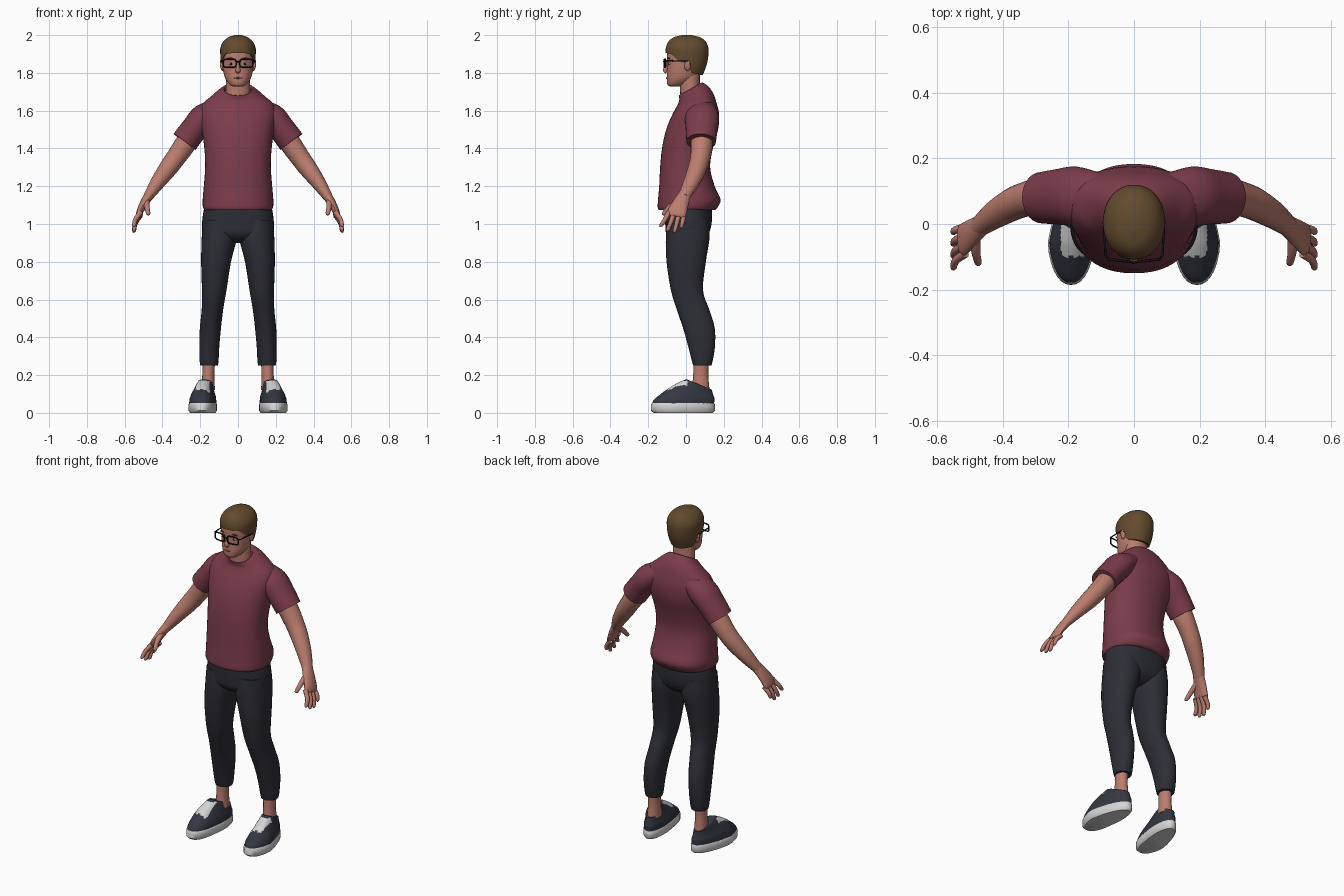
import bpy, bmesh, math
from mathutils import Vector, Matrix

if "Cube" in bpy.data.objects:
    bpy.data.objects.remove(bpy.data.objects["Cube"])

COLOURS = {
    "skin": (0.50, 0.205, 0.155), "shirt_red": (0.20, 0.045, 0.07),
    "trouser_grey": (0.026, 0.027, 0.036), "hair_brown": (0.125, 0.07, 0.028),
    "shoe_slate": (0.034, 0.038, 0.054), "sole_white": (0.66, 0.66, 0.66),
    "frame_black": (0.008, 0.008, 0.01), "lip_pink": (0.33, 0.11, 0.095),
}
MATS = {}
for key, rgb in COLOURS.items():
    MATS[key] = bpy.data.materials.new(key)
    MATS[key].diffuse_color = (*rgb, 1)


def finish(name, bm, mats, mirror=False, rule=None):
    """Turn a bmesh into a smooth object with sharp creases kept."""
    bmesh.ops.recalc_face_normals(bm, faces=bm.faces)
    bm.normal_update()
    for f in bm.faces:
        f.smooth = True
        if rule and rule(f):
            f.material_index = 1
    for e in bm.edges:
        e.smooth = e.calc_face_angle(0) < 0.8
    me = bpy.data.meshes.new(name)
    bm.to_mesh(me)
    bm.free()
    for m in mats.split():
        me.materials.append(MATS[m])
    ob = bpy.data.objects.new(name, me)
    bpy.context.collection.objects.link(ob)
    if mirror:
        mod = ob.modifiers.new("mirror", "MIRROR")
        mod.use_mirror_merge = False
    return ob


def skin_rings(name, rings, mats, **kw):
    """Bridge rings of points and cap both ends."""
    bm = bmesh.new()
    vs = [[bm.verts.new(p) for p in r] for r in rings]
    n = len(vs[0])
    for a, b in zip(vs, vs[1:]):
        for i in range(n):
            bm.faces.new((a[i], a[(i + 1) % n], b[(i + 1) % n], b[i]))
    bm.faces.new(vs[0])
    bm.faces.new(vs[-1])
    return finish(name, bm, mats, **kw)


def refine(secs, sub):
    """Catmull-Rom interpolation of section tuples."""
    out = []
    for i in range(len(secs) - 1):
        p = [secs[max(0, min(len(secs) - 1, i + k))] for k in (-1, 0, 1, 2)]
        for s in range(sub):
            t = s / sub
            out.append(tuple(
                b + 0.5 * t * (c - a + t * (2*a - 5*b + 4*c - d + t * (3*(b - c) + d - a)))
                for a, b, c, d in zip(*p)))
    return out + [secs[-1]]


def ring(x, front, back, z, rx, tilt, n=32, p=2.0):
    pts = []
    cy, ry = (front + back) / 2, (back - front) / 2
    for i in range(n):
        a = 2 * math.pi * i / n
        c, s = math.cos(a), math.sin(a)
        y = math.copysign(abs(s) ** (2 / p), s) * ry
        pts.append(Vector((x + math.copysign(abs(c) ** (2 / p), c) * rx, cy + y, z + tilt * y)))
    return pts


def loft(name, secs, mats, sub=4, p=2.0, n=32, warp=None, **kw):
    """Stack of level rings: (x, front y, back y, z, half width, tilt)."""
    rings = [ring(*s, n=n, p=p) for s in refine(secs, sub)]
    if warp:
        rings = [[warp(v) for v in r] for r in rings]
    return skin_rings(name, rings, mats, **kw)


def tube(name, secs, mats, sub=4, n=16, **kw):
    """Limb along a path: (x, y, z, radius across, radius along y)."""
    secs = refine(secs, sub)
    rings = []
    for i, s in enumerate(secs):
        t = Vector(secs[min(i + 1, len(secs) - 1)][:3]) - Vector(secs[max(i - 1, 0)][:3])
        t.normalize()
        b = (Vector((0, 1, 0)) - t * t.y).normalized()
        a = b.cross(t)
        rings.append([Vector(s[:3]) + a * s[3] * math.cos(w) + b * s[4] * math.sin(w)
                      for w in (2 * math.pi * k / n for k in range(n))])
    return skin_rings(name, rings, mats, **kw)


def ellipsoid(name, loc, size, mats, rot=0, mirror=False):
    bm = bmesh.new()
    m = Matrix.Translation(loc) @ Matrix.Rotation(rot, 4, "Y") @ Matrix.Diagonal((*size, 1))
    bmesh.ops.create_uvsphere(bm, u_segments=16, v_segments=10, radius=1, matrix=m)
    finish(name, bm, mats, mirror)


def wire(name, pts, radius, cyclic=False, mirror=False):
    cu = bpy.data.curves.new(name, "CURVE")
    cu.dimensions = "3D"
    cu.bevel_depth, cu.bevel_resolution = radius, 2
    sp = cu.splines.new("POLY")
    sp.points.add(len(pts) - 1)
    for q, co in zip(sp.points, pts):
        q.co = (*co, 1)
    sp.use_cyclic_u = cyclic
    tmp = bpy.data.objects.new(name, cu)
    bpy.context.collection.objects.link(tmp)
    bm = bmesh.new()
    bm.from_mesh(tmp.to_mesh())
    tmp.to_mesh_clear()
    bpy.data.objects.remove(tmp)
    finish(name, bm, "frame_black", mirror)


# Shirt: body with tilted neckline, plus sleeves
loft("shirt_body", [
    (0, -.145, .155, 1.075, .178, 0), (0, -.15, .168, 1.09, .186, 0),
    (0, -.148, .183, 1.13, .187, 0), (0, -.142, .152, 1.2, .181, 0),
    (0, -.137, .128, 1.3, .174, 0), (0, -.127, .142, 1.4, .178, 0),
    (0, -.105, .17, 1.5, .192, 0), (0, -.072, .175, 1.58, .203, 0),
    (0, -.045, .162, 1.635, .188, .05), (0, -.036, .145, 1.672, .145, .2),
    (0, -.036, .118, 1.698, .11, .4), (0, -.038, .086, 1.715, .078, .55),
    (0, -.03, .076, 1.707, .07, .55)], "shirt_red", p=2.25, n=48)
tube("sleeve", [
    (.10, .085, 1.615, .05, .07), (.175, .085, 1.565, .075, .09),
    (.23, .083, 1.505, .071, .085), (.283, .08, 1.435, .072, .078)],
    "shirt_red", n=28, mirror=True)

# Trousers
loft("trouser_hips", [
    (0, -.11, .135, 1.1, .175, 0), (0, -.112, .138, 1.06, .184, 0),
    (0, -.11, .135, 1.0, .19, 0), (0, -.105, .12, .95, .18, 0),
    (0, -.075, .085, .915, .10, 0), (0, -.03, .04, .9, .04, 0)], "trouser_grey", p=2.3)
loft("trouser_leg", [
    (.1, -.1, .12, 1.02, .085, 0), (.099, -.107, .125, .93, .093, 0),
    (.116, -.103, .105, .8, .079, 0), (.126, -.08, .09, .65, .065, 0),
    (.135, -.05, .122, .55, .057, 0), (.146, -.016, .152, .45, .056, 0),
    (.152, .012, .153, .35, .053, 0), (.153, .031, .141, .275, .05, 0),
    (.153, .038, .134, .25, .046, 0)], "trouser_grey", p=2.15, mirror=True)

# Ankles and shoes
loft("ankle", [(.155, .04, .122, .28, .034, 0), (.157, .038, .118, .2, .032, 0),
               (.158, .03, .125, .12, .036, 0)], "skin", n=20, mirror=True)


def foot(v):
    """Narrow the heel and swing it inward."""
    k = max(0, (v.y + .06) / .2)
    return Vector((.192 + (v.x - .192) * (1 - .17 * k) - .034 * k, v.y, v.z))


def is_lace(f):
    c = f.calc_center_median()
    return -.1 < c.y < .01 and abs(c.x - .186) < .036 and f.normal.z > .2 and c.z < .17


loft("shoe_sole", [(.192, -.172, .142, 0, .064, 0), (.192, -.186, .153, .012, .073, 0),
                   (.192, -.185, .153, .045, .073, 0), (.192, -.18, .148, .053, .068, 0)],
     "sole_white", sub=1, p=2.2, warp=foot, mirror=True)
loft("shoe_upper", [
    (.192, -.18, .149, .045, .069, 0), (.192, -.172, .15, .068, .068, 0),
    (.192, -.132, .15, .09, .064, -.08), (.192, -.087, .147, .11, .056, -.2),
    (.192, -.045, .142, .13, .049, -.3), (.192, .0, .136, .15, .044, -.4),
    (.192, .01, .13, .148, .038, -.4)],
    "shoe_slate sole_white", n=56, sub=5, p=2.2, warp=foot, mirror=True, rule=is_lace)

# Arms and hands
tube("arm", [
    (.225, .085, 1.51, .055, .06), (.285, .083, 1.415, .056, .058),
    (.33, .075, 1.35, .052, .053), (.37, .06, 1.295, .049, .05),
    (.425, .028, 1.22, .039, .043), (.475, -.01, 1.145, .026, .031)],
    "skin", n=20, mirror=True)
tube("palm", [
    (.46, .0, 1.168, .027, .031), (.497, -.028, 1.11, .022, .043),
    (.522, -.048, 1.06, .017, .05), (.53, -.054, 1.04, .009, .042)], "skin", mirror=True)
for i, tip in enumerate((.985, .962, .955, .978)):
    y0, y1, z0 = -.09 + .026 * i, -.132 + .036 * i, 1.063 - .006 * i
    tube("finger_%d" % (i + 1), [
        (.515, y0, z0, .014, .014), (.543, (y0 + y1) / 2, (z0 + tip) / 2, .012, .012),
        (.55, y1, tip + .008, .01, .01), (.55, y1, tip, .004, .004)],
        "skin", n=10, mirror=True)
tube("thumb", [(.485, -.035, 1.125, .018, .018), (.482, -.085, 1.09, .014, .014),
               (.475, -.117, 1.055, .011, .011), (.474, -.122, 1.047, .004, .004)],
     "skin", n=10, mirror=True)

# Neck and head
tube("neck", [(0, .03, 1.63, .068, .058), (0, .022, 1.7, .065, .053),
              (0, .018, 1.8, .062, .055)], "skin", n=24)
loft("head", [
    (0, -.083, -.03, 1.727, .022, 0), (0, -.098, .0, 1.738, .044, 0),
    (0, -.102, .055, 1.77, .067, 0), (0, -.1, .082, 1.81, .078, 0),
    (0, -.099, .1, 1.85, .084, 0), (0, -.1, .106, 1.9, .086, 0),
    (0, -.085, .098, 1.945, .074, 0), (0, -.04, .055, 1.975, .035, 0)],
    "skin", p=2.15, n=40)

# Hair: cap whose lower edge follows a hairline
shape = refine([
    (0, -.09, .083, 1.775, .072, 0), (0, -.096, .102, 1.82, .085, 0),
    (0, -.103, .114, 1.86, .091, 0), (0, -.108, .119, 1.9, .094, 0),
    (0, -.106, .118, 1.935, .093, 0), (0, -.092, .104, 1.967, .077, 0),
    (0, -.064, .074, 1.989, .051, 0), (0, -.02, .03, 2.0, .018, 0)], 6)
HAIRLINE = [(-1, 1.787), (-.3, 1.80), (-.05, 1.855), (.25, 1.855), (.5, 1.875),
            (.75, 1.902), (1.01, 1.905)]
N = 48
shells = [ring(*s, n=N, p=2.1) for s in shape]


def hair_point(i, z):
    for a, b in zip(shells, shells[1:]):
        if a[i].z <= z <= b[i].z:
            return a[i].lerp(b[i], (z - a[i].z) / (b[i].z - a[i].z))
    return shells[-1][i].copy()


def hairline(i):
    f = max(-1, min(1, -math.sin(2 * math.pi * i / N)))
    for (a, za), (b, zb) in zip(HAIRLINE, HAIRLINE[1:]):
        if a <= f <= b:
            return za + (zb - za) * (f - a) / (b - a)


rows = [[hair_point(i, hairline(i) + (2.0 - hairline(i)) * (1 - (1 - k / 14) ** 1.6))
         for i in range(N)] for k in range(15)]
rim = [Vector((v.x * .86, (v.y - .005) * .86 + .005, v.z + .003)) for v in rows[0]]
skin_rings("hair", [rim] + rows, "hair_brown")

# Face
tube("nose", [(0, -.095, 1.86, .006, .006), (0, -.103, 1.835, .008, .009),
              (0, -.11, 1.815, .013, .012), (0, -.102, 1.802, .011, .008)], "skin", n=12)
ellipsoid("ear", (.086, .008, 1.838), (.009, .017, .028), "skin", .15, True)
ellipsoid("eye", (.036, -.086, 1.848), (.014, .008, .006), "sole_white", 0, True)
ellipsoid("pupil", (.036, -.091, 1.848), (.006, .005, .006), "frame_black", 0, True)
ellipsoid("eyebrow", (.037, -.09, 1.877), (.021, .007, .004), "hair_brown", .08, True)
ellipsoid("lips", (0, -.098, 1.773), (.023, .007, .005), "lip_pink")

# Glasses: rounded rims, bridge and temples
rim_pts = []
for q in ring(.044, -.022, .022, 0, .034, 0, n=24, p=4):
    rim_pts.append((q.x, -.117 + .12 * abs(q.x), 1.851 + q.y))
wire("glasses_rim", rim_pts, .004, True, True)
wire("glasses_bridge", [(-.012, -.115, 1.857), (0, -.118, 1.86), (.012, -.115, 1.857)], .0035)
wire("glasses_temple", [(.077, -.107, 1.863), (.087, -.095, 1.864), (.092, .005, 1.862),
                        (.09, .022, 1.845)], .0035, mirror=True)

for m in bpy.data.materials:
    if m.users and not m.is_grease_pencil:
        m.use_nodes = True
        m.node_tree.nodes["Principled BSDF"].inputs["Base Color"].default_value = m.diffuse_color
